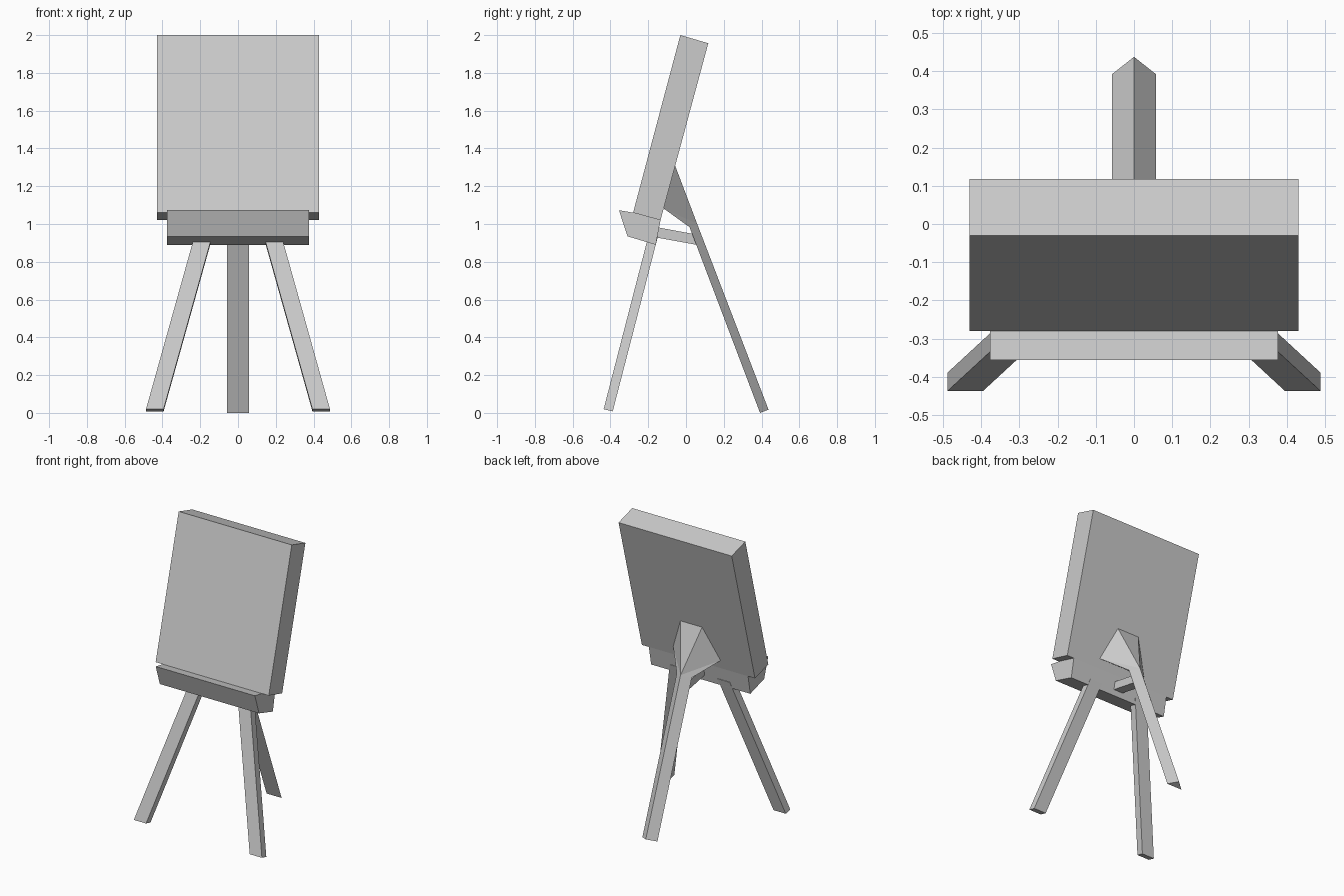
import bpy, bmesh
from mathutils import Vector

if "Cube" in bpy.data.objects:
    bpy.data.objects.remove(bpy.data.objects["Cube"])


def make(name, verts, faces):
    mesh = bpy.data.meshes.new(name)
    bm = bmesh.new()
    vs = [bm.verts.new(v) for v in verts]
    for f in faces:
        bm.faces.new([vs[i] for i in f])
    bmesh.ops.recalc_face_normals(bm, faces=bm.faces[:])
    bm.to_mesh(mesh)
    bm.free()
    obj = bpy.data.objects.new(name, mesh)
    bpy.context.collection.objects.link(obj)
    return obj


def prism(name, loop, vec):
    """Sweep a closed loop of points along a vector, with both ends capped."""
    n = len(loop)
    verts = [Vector(p) for p in loop] + [Vector(p) + Vector(vec) for p in loop]
    faces = [range(n), range(n, 2 * n)]
    faces += [(i, (i + 1) % n, n + (i + 1) % n, n + i) for i in range(n)]
    return make(name, verts, faces)


def side_profile(name, yz, half_width):
    """Extrude a side-view profile symmetrically across x."""
    return prism(name, [(-half_width, y, z) for y, z in yz], (2 * half_width, 0, 0))


# Tilted board, the tray it stands on, and the brace back to the rear leg
side_profile("board", [(-0.03, 2.0), (0.118, 1.957), (-0.135, 1.02), (-0.28, 1.06)], 0.43)
side_profile("tray", [(-0.355, 1.073), (-0.31, 0.935), (-0.16, 0.89),
                      (-0.135, 1.02), (-0.28, 1.06)], 0.377)
side_profile("brace", [(-0.165, 0.985), (0.035, 0.948), (0.055, 0.89), (-0.175, 0.932)], 0.035)

# Splayed front legs, mirrored across x
legs = prism("front_legs", [(0.394, -0.436, 0.02), (0.487, -0.436, 0.02),
                            (0.487, -0.388, 0.008), (0.394, -0.388, 0.008)],
             (-0.259, 0.239, 0.925))
legs.modifiers.new("mirror", 'MIRROR').use_axis[0] = True

# Three-sided rear leg that flares into a wide foot against the board
foot = [(0, 0.437, 0.017), (0.057, 0.392, 0.0), (-0.057, 0.392, 0.0)]
neck = [(0, 0.059, 1.001), (0.057, 0.019, 0.983), (-0.057, 0.019, 0.983)]
flare = [(0.083, -0.058, 1.31), (-0.083, -0.058, 1.31),
         (0.18, -0.118, 1.082), (-0.18, -0.118, 1.082)]
make("rear_leg", foot + neck + flare, [
    (0, 1, 2), (0, 1, 4, 3), (1, 2, 5, 4), (2, 0, 3, 5),
    (3, 6, 7), (3, 6, 8), (3, 8, 4), (3, 7, 9), (3, 9, 5),
    (4, 5, 9, 8), (6, 7, 9, 8)])
